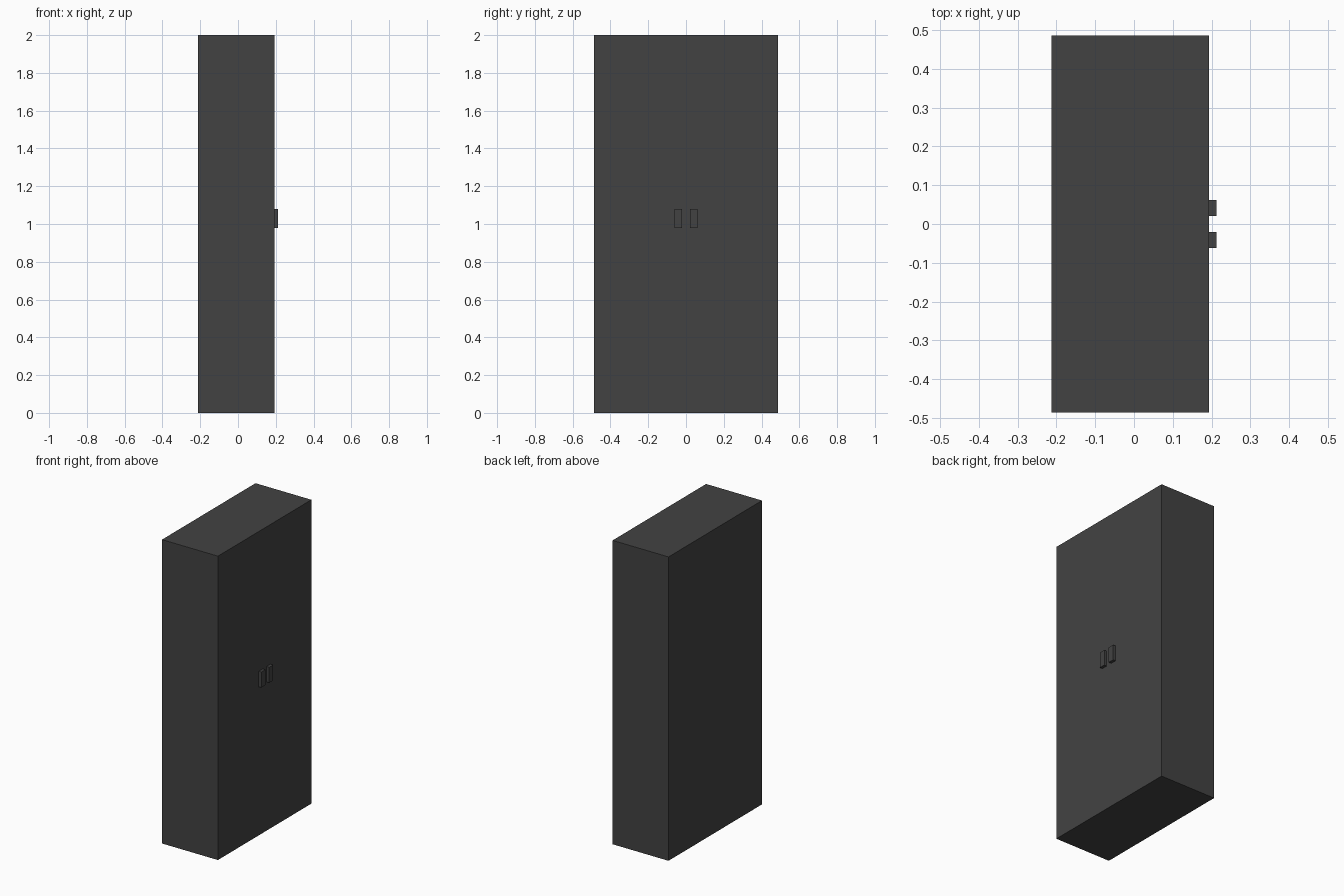
import bpy

if "Cube" in bpy.data.objects:
    bpy.data.objects.remove(bpy.data.objects["Cube"])

dark = bpy.data.materials.new("dark_grey")
dark.diffuse_color = (0.055, 0.055, 0.055, 1)
dark.use_nodes = True
dark.node_tree.nodes["Principled BSDF"].inputs["Base Color"].default_value = dark.diffuse_color


def box(name, lo, hi):
    """Add an axis-aligned box between two corners."""
    centre = [(a + b) / 2 for a, b in zip(lo, hi)]
    bpy.ops.mesh.primitive_cube_add(size=1, location=centre)
    ob = bpy.context.object
    ob.name = name
    ob.scale = [b - a for a, b in zip(lo, hi)]
    bpy.ops.object.transform_apply(location=False, rotation=False, scale=True)
    ob.data.materials.append(dark)
    return ob


# Tall cabinet body
FRONT = 0.194
box("cabinet_body", (-0.213, -0.486, 0), (FRONT, 0.486, 2))

# Pair of small door handles on the +x face
for name, y in (("left_handle", -0.041), ("right_handle", 0.041)):
    box(name, (FRONT, y - 0.0205, 0.978), (0.213, y + 0.0205, 1.08))
